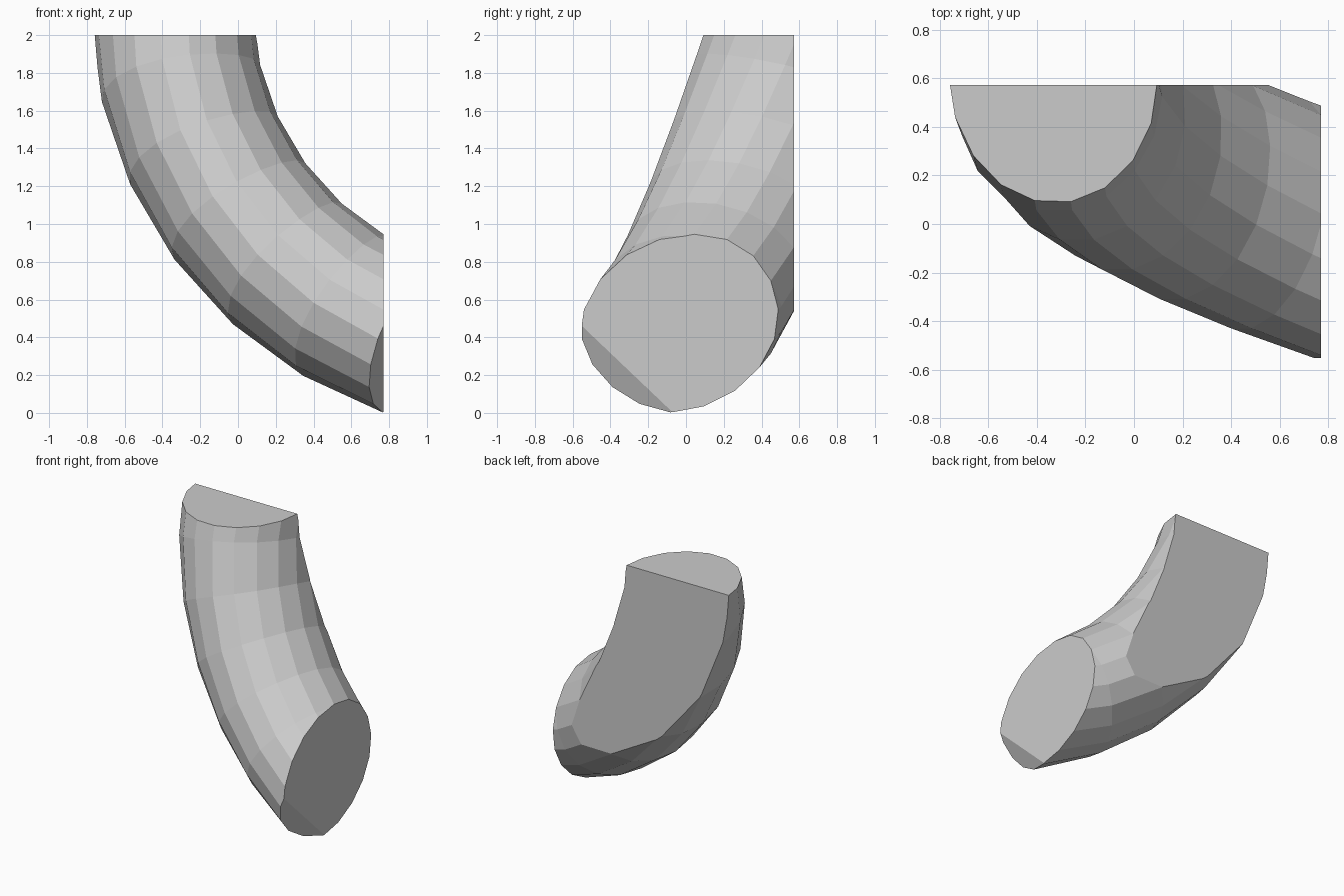
import bpy, bmesh
from math import sin, cos, radians, tau

if "Cube" in bpy.data.objects:
    bpy.data.objects.remove(bpy.data.objects["Cube"])

# Low-poly coil fragment: oval section swept along a helix around the y axis
SIDES, RINGS = 18, 9
CX, CZ, R = 1.505, 2.165, 1.855        # coil axis and coil radius
A, B = 0.43, 0.475                     # section half sizes
LAST, STEP, TILT = 71.1, 11.6, 4.5     # ring angles in degrees

bm = bmesh.new()


def ring(deg):
    """One section ring, leaning square to the helix."""
    y0 = 0.40 - 0.0105 * (deg - 25)
    verts = []
    for i in range(SIDES):
        a = tau * i / SIDES
        rho = R + A * cos(a)
        phi = radians(deg - TILT * sin(a))
        verts.append(bm.verts.new((CX - rho * cos(phi), y0 - B * sin(a),
                                   CZ - rho * sin(phi))))
    return verts


# Tube walls and end caps
rings = [ring(LAST - STEP * k) for k in range(RINGS)]
for r0, r1 in zip(rings, rings[1:]):
    for i in range(SIDES):
        j = (i + 1) % SIDES
        bm.faces.new((r0[i], r0[j], r1[j], r1[i]))
bm.faces.new(rings[0])
bm.faces.new(rings[-1])

# Flat trims on the top, back and right side
for co, no in (((0, 0, 2), (0, 0, 1)),
               ((0, 0.573, 0), (0, 1, 0)),
               ((0.77, 0, 0), (1, 0, 0))):
    bmesh.ops.bisect_plane(bm, geom=bm.verts[:] + bm.edges[:] + bm.faces[:],
                           dist=1e-5, plane_co=co, plane_no=no, clear_outer=True)
    rim = [e for e in bm.edges if e.is_boundary]
    bmesh.ops.holes_fill(bm, edges=rim, sides=0)

bmesh.ops.recalc_face_normals(bm, faces=bm.faces[:])
mesh = bpy.data.meshes.new("coil_fragment")
bm.to_mesh(mesh)
bm.free()
bpy.context.collection.objects.link(bpy.data.objects.new("coil_fragment", mesh))
